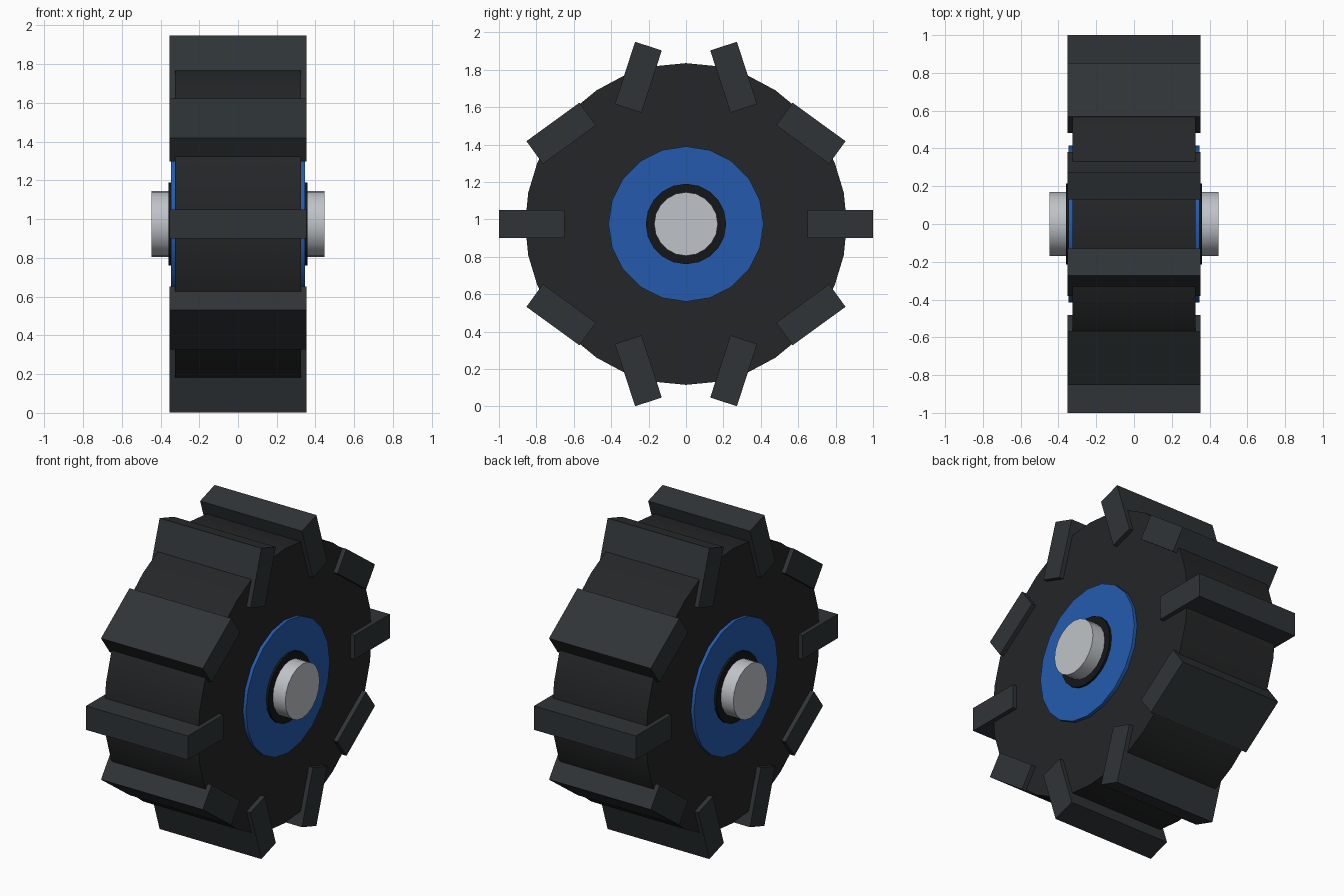
import bpy
from math import pi, sin, cos, radians

if "Cube" in bpy.data.objects:
    bpy.data.objects.remove(bpy.data.objects["Cube"])

AXLE_Z = 0.975  # height of the wheel centre


def material(name, rgb):
    m = bpy.data.materials.new(name)
    m.diffuse_color = (*rgb, 1.0)
    m.use_nodes = True
    m.node_tree.nodes["Principled BSDF"].inputs["Base Color"].default_value = m.diffuse_color
    return m


RUBBER = material("tyre_rubber", (0.018, 0.019, 0.020))
LUG = material("lug_rubber", (0.028, 0.034, 0.037))
BLUE = material("blue_paint", (0.018, 0.105, 0.42))
BLACK = material("black_seal", (0.007, 0.008, 0.009))
STEEL = material("steel", (0.52, 0.55, 0.58))


def disc(name, radius, half_width, sides, mat):
    """Cylinder along x; a vertex sits at the top of the rim."""
    bpy.ops.mesh.primitive_cylinder_add(
        vertices=sides, radius=radius, depth=2 * half_width,
        location=(0, 0, AXLE_Z), rotation=(0, pi / 2, 0))
    ob = bpy.context.object
    ob.name = name
    ob.data.materials.append(mat)
    bpy.ops.object.shade_smooth_by_angle(angle=radians(30))
    return ob


# Tyre body and the stepped hub that passes through it
disc("tyre", 0.86, 0.325, 32, RUBBER)
disc("rim", 0.415, 0.346, 20, BLUE)
disc("bearing_ring", 0.215, 0.36, 20, BLACK)
disc("axle", 0.17, 0.447, 20, STEEL)

# Ten tread lugs; each block is tilted opposite to its position angle
for i in range(10):
    a = 2 * pi * i / 10
    bpy.ops.mesh.primitive_cube_add(
        size=1, location=(0, 0.825 * cos(a), AXLE_Z + 0.825 * sin(a)))
    lug = bpy.context.object
    lug.name = f"tread_lug_{i + 1}"
    lug.scale = (0.706, 0.35, 0.15)
    lug.rotation_euler = (-a, 0, 0)
    lug.data.materials.append(LUG)
